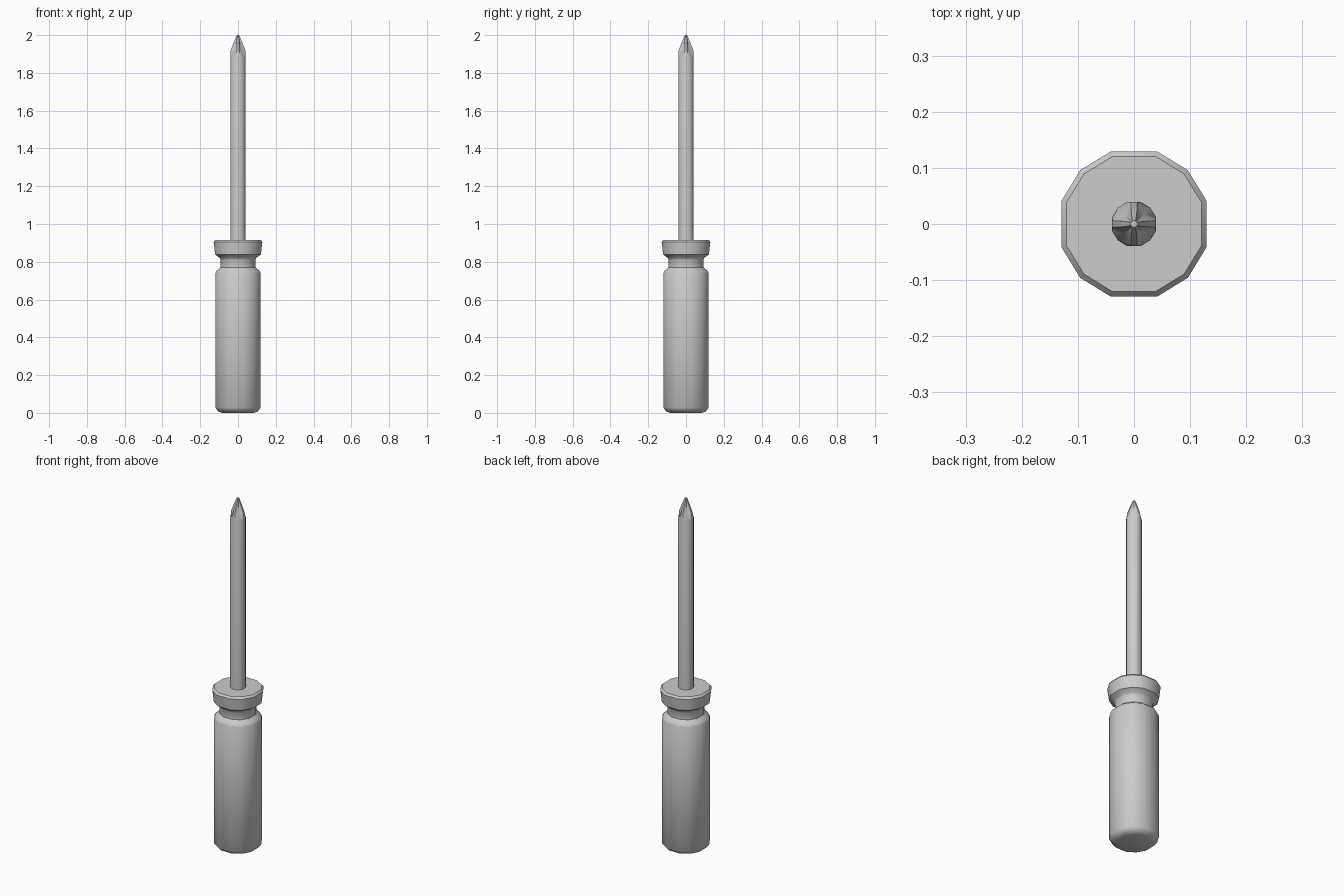
import bpy, bmesh, math

if "Cube" in bpy.data.objects:
    bpy.data.objects.remove(bpy.data.objects["Cube"])

ANGLES = [math.radians(q * 90 + a) for q in range(4) for a in (18, 45, 72)]
C18 = math.cos(math.radians(18))


def ring(half_width, z):
    """Twelve-sided ring with flats facing the axes."""
    r = half_width / C18
    return [(r * math.cos(a), r * math.sin(a), z) for a in ANGLES]


def cross_ring(wing, half, valley, z):
    """Cross section of the tip: four wings with a valley between each pair."""
    pts = []
    for q in range(4):
        c, s = math.cos(q * math.pi / 2), math.sin(q * math.pi / 2)
        for x, y in ((wing, half), (valley, valley), (half, wing)):
            pts.append((x * c - y * s, x * s + y * c, z))
    return pts


def loft(name, rings, angle):
    bm = bmesh.new()
    loops = [[bm.verts.new(p) for p in r] for r in rings]
    for a, b in zip(loops, loops[1:]):
        for i in range(12):
            j = (i + 1) % 12
            bm.faces.new((a[i], a[j], b[j], b[i]))
    bm.faces.new(loops[0][::-1])
    bm.faces.new(loops[-1])
    bmesh.ops.recalc_face_normals(bm, faces=bm.faces)
    me = bpy.data.meshes.new(name)
    bm.to_mesh(me)
    bm.free()
    ob = bpy.data.objects.new(name, me)
    bpy.context.collection.objects.link(ob)
    bpy.ops.object.select_all(action='DESELECT')
    ob.select_set(True)
    bpy.context.view_layer.objects.active = ob
    bpy.ops.object.shade_smooth_by_angle(angle=math.radians(angle))
    return ob


# Handle with grip, neck and flared collar
profile = [(0.083, 0.0), (0.105, 0.008), (0.12, 0.028), (0.12, 0.74),
           (0.113, 0.753), (0.092, 0.77), (0.092, 0.81), (0.098, 0.822),
           (0.121, 0.838), (0.129, 0.905), (0.12, 0.916)]
loft("handle", [ring(w, z) for w, z in profile], 40)

# Shaft running into the fluted cross tip
loft("shaft", [ring(0.039, 0.90), ring(0.039, 1.885),
               cross_ring(0.039, 0.006, 0.017, 1.92),
               cross_ring(0.021, 0.005, 0.009, 1.965),
               cross_ring(0.006, 0.003, 0.0035, 2.0)], 40)
